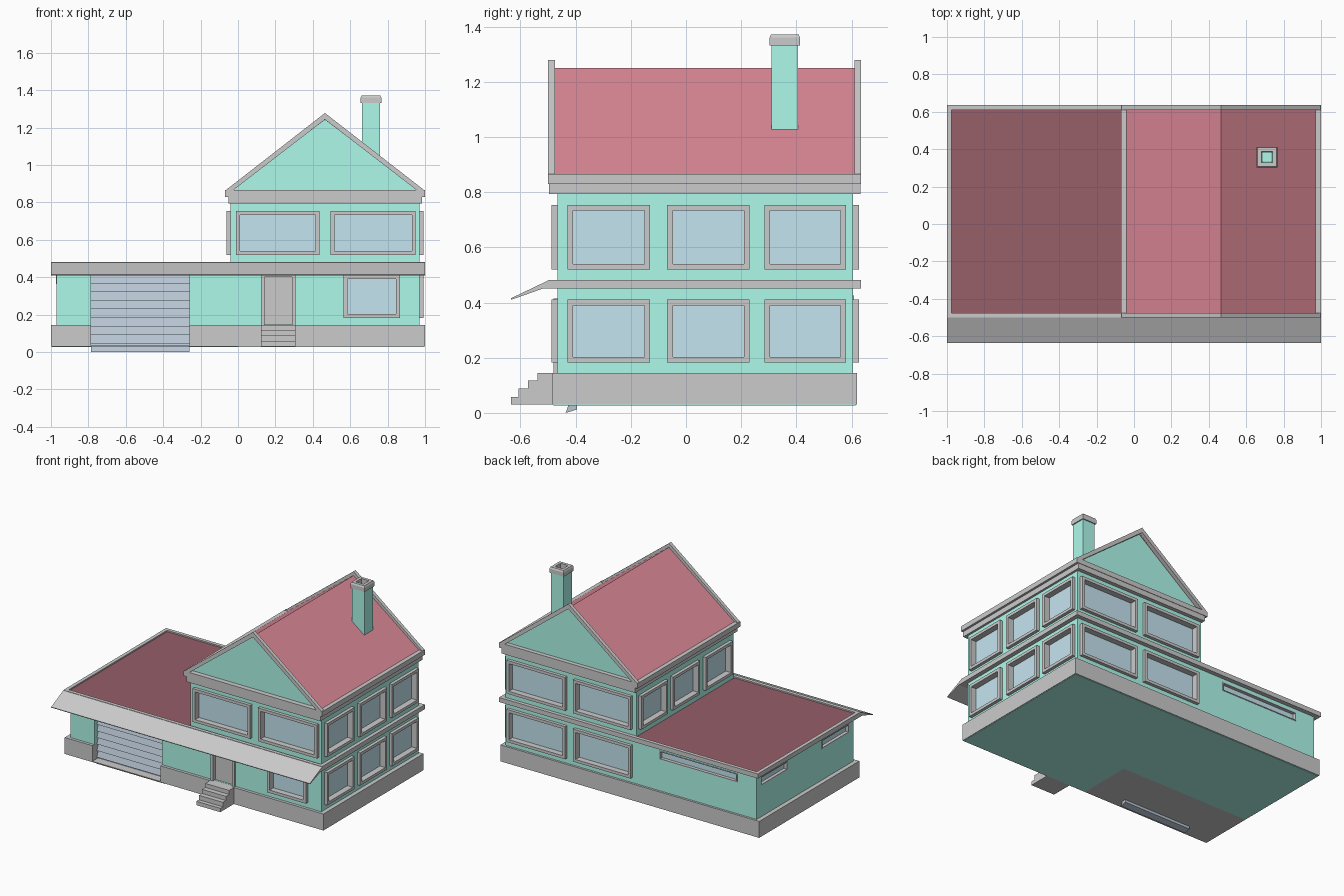
import bpy, bmesh

if "Cube" in bpy.data.objects:
    bpy.data.objects.remove(bpy.data.objects["Cube"])


def material(name, rgb):
    m = bpy.data.materials.new(name)
    m.diffuse_color = (*rgb, 1)
    m.use_nodes = True
    m.node_tree.nodes["Principled BSDF"].inputs["Base Color"].default_value = m.diffuse_color
    return m


TEAL = material("teal_wall", (0.43, 0.95, 0.83))
RED = material("red_roof", (0.72, 0.25, 0.31))
DARK_RED = material("dark_red_roof", (0.31, 0.112, 0.14))
GLASS = material("pale_glass", (0.56, 0.78, 0.88))
STEEL = material("blue_grey_door", (0.48, 0.56, 0.65))


def finish(name, bm, mat=None):
    bmesh.ops.recalc_face_normals(bm, faces=bm.faces)
    me = bpy.data.meshes.new(name)
    bm.to_mesh(me)
    bm.free()
    ob = bpy.data.objects.new(name, me)
    bpy.context.collection.objects.link(ob)
    if mat:
        me.materials.append(mat)
    return ob


def boxes(name, extents, mat=None):
    """One object out of boxes given as (x0, x1, y0, y1, z0, z1)."""
    bm = bmesh.new()
    for x0, x1, y0, y1, z0, z1 in extents:
        vs = bmesh.ops.create_cube(bm, size=1)["verts"]
        for v in vs:
            v.co = (x1 if v.co.x > 0 else x0, y1 if v.co.y > 0 else y0,
                    z1 if v.co.z > 0 else z0)
    return finish(name, bm, mat)


def prism(name, profile, axis, a0, a1, mat=None):
    """Profile of (u, z) points extruded along x or y."""
    bm = bmesh.new()
    place = (lambda u, z, a: (a, u, z)) if axis == "x" else (lambda u, z, a: (u, a, z))
    f = bm.faces.new([bm.verts.new(place(u, z, a0)) for u, z in profile])
    ext = bmesh.ops.extrude_face_region(bm, geom=[f])["geom"]
    for v in ext:
        if isinstance(v, bmesh.types.BMVert):
            v.co[0 if axis == "x" else 1] = a1
    return finish(name, bm, mat)


def square_loft(name, cx, cy, rings, mat=None, closed=False):
    """Square rings of (half size, z) joined in order."""
    bm = bmesh.new()
    loops = [[bm.verts.new((cx + sx * h, cy + sy * h, z))
              for sx, sy in ((-1, -1), (1, -1), (1, 1), (-1, 1))] for h, z in rings]
    pairs = list(zip(loops, loops[1:])) + ([(loops[-1], loops[0])] if closed else [])
    for a, b in pairs:
        for i in range(4):
            j = (i + 1) % 4
            bm.faces.new((a[i], a[j], b[j], b[i]))
    if not closed:
        bm.faces.new(loops[0])
        bm.faces.new(loops[-1])
    return finish(name, bm, mat)


def cut(ob, extents):
    cutter = boxes("cutter", extents)
    cutter.hide_render = True
    mod = ob.modifiers.new("openings", "BOOLEAN")
    mod.operation, mod.solver, mod.object = "DIFFERENCE", "EXACT", cutter
    bpy.context.view_layer.objects.active = ob
    bpy.ops.object.modifier_apply(modifier=mod.name)
    bpy.data.objects.remove(cutter)


# Wall planes: axis, position, outward direction
FACES = {"front": ("y", -0.465, -1), "back": ("y", 0.605, 1), "right": ("x", 0.97, 1),
         "upper_left": ("x", -0.04, -1), "left": ("x", -0.97, -1)}


def on_wall(face, u0, u1, d0, d1, z0, z1):
    axis, p, s = FACES[face]
    a, b = sorted((p + s * d0, p + s * d1))
    return (a, b, u0, u1, z0, z1) if axis == "x" else (u0, u1, a, b, z0, z1)


pockets = {"lower": [], "upper": []}


def window(level, face, u0, u1, z0, z1, w=0.02, out=0.022):
    """Recessed pane with a projecting frame; remembers the wall pocket."""
    h = w / 2
    pockets[level].append(on_wall(face, u0 + h, u1 - h, -0.03, 0.05, z0 + h, z1 - h))
    name = f"{level}_{face}_window"
    boxes(name + "_pane", [on_wall(face, u0 + h, u1 - h, -0.04, -0.02, z0 + h, z1 - h)], GLASS)
    boxes(name + "_frame", [
        on_wall(face, u0, u1, -0.025, out, z0, z0 + w),
        on_wall(face, u0, u1, -0.025, out, z1 - w, z1),
        on_wall(face, u0, u0 + w, -0.025, out, z0 + w, z1 - w),
        on_wall(face, u1 - w, u1, -0.025, out, z0 + w, z1 - w)])


# Windows on both storeys
LEVELS = {"lower": (0.182, 0.41), "upper": (0.52, 0.753)}
for level, (z0, z1) in LEVELS.items():
    for y0, y1 in ((-0.43, -0.13), (-0.068, 0.23), (0.285, 0.58)):
        window(level, "right", y0, y1, z0, z1)
        if level == "upper":
            window(level, "upper_left", y0, y1, z0, z1)
    for x0, x1 in ((-0.01, 0.435), (0.495, 0.95)):
        window(level, "back", x0, x1, z0, z1)
        if level == "upper":
            window(level, "front", x0, x1, z0, z1)
window("lower", "front", 0.565, 0.865, *LEVELS["lower"])

# High strip windows of the garage
window("lower", "back", -0.82, -0.22, 0.365, 0.425, 0.006, 0.003)
window("lower", "left", 0.27, 0.56, 0.365, 0.425, 0.006, 0.003)
window("lower", "left", -0.41, -0.11, 0.365, 0.425, 0.006, 0.003)

# Plinth with garage notch, and floor plate showing underneath
plinth = boxes("plinth", [(-1, 1, -0.485, 0.62, 0.03, 0.145)])
cut(plinth, [(-0.785, -0.26, -0.6, -0.4, 0.036, 0.2)])
boxes("floor_plate", [(-0.995, 0.995, -0.1, 0.615, 0.027, 0.033),
                      (0, 0.995, -0.48, -0.1, 0.027, 0.033)], TEAL)

# Storey walls
lower = boxes("lower_walls", [(-0.97, 0.97, -0.465, 0.605, 0.14, 0.455)], TEAL)
cut(lower, pockets["lower"] + [(-0.785, -0.26, -0.6, -0.4, 0.1, 0.415),
                               (0.135, 0.295, -0.6, -0.445, 0.146, 0.41)])
upper = boxes("upper_walls", [(-0.04, 0.97, -0.465, 0.605, 0.46, 0.8)], TEAL)
cut(upper, pockets["upper"])

# Garage door of overlapping tilted slats
n = 9
step = 0.412 / n
profile = [(-0.395, 0.41), (-0.395, 0.012)]
for i in range(n):
    profile += [(-0.436, i * step), (-0.42, (i + 1) * step)]
prism("garage_door", profile, "x", -0.785, -0.26, STEEL)

# Front door and steps
boxes("front_door", [(0.135, 0.295, -0.455, -0.44, 0.146, 0.41)])
boxes("front_door_frame", [(0.123, 0.143, -0.48, -0.44, 0.14, 0.415),
                           (0.288, 0.308, -0.48, -0.44, 0.14, 0.415),
                           (0.143, 0.288, -0.48, -0.44, 0.4, 0.415)])
prism("front_steps", [(-0.48, 0.03), (-0.635, 0.03), (-0.635, 0.057), (-0.607, 0.057),
                      (-0.607, 0.088), (-0.573, 0.088), (-0.573, 0.117), (-0.538, 0.117),
                      (-0.538, 0.145), (-0.48, 0.145)], "x", 0.123, 0.308)

# Flat roof with raised rim and sloping front canopy
boxes("flat_roof_slab", [(-1, 1, -0.5, 0.635, 0.45, 0.468)])
boxes("flat_roof_rim", [(-1, -0.975, -0.5, 0.635, 0.46, 0.482),
                        (0.975, 1, -0.5, 0.635, 0.46, 0.482),
                        (-0.975, 0.975, 0.61, 0.635, 0.46, 0.482),
                        (-0.975, 0.975, -0.5, -0.475, 0.46, 0.482)])
boxes("flat_roof_surface", [(-0.98, -0.03, -0.48, 0.615, 0.46, 0.473)], DARK_RED)
prism("front_canopy", [(-0.635, 0.415), (-0.495, 0.482), (-0.48, 0.482),
                       (-0.48, 0.45), (-0.52, 0.45), (-0.633, 0.41)], "x", -1, 1)

# Eaves fascia
boxes("eaves_fascia", [(-0.07, 1, -0.5, 0.635, 0.83, 0.865),
                       (-0.05, 0.985, -0.497, 0.632, 0.793, 0.83)])

# Gable roof: walls, covering, and verge trims
prism("gable_walls", [(-0.04, 0.86), (0.465, 1.245), (0.97, 0.86)], "y", -0.465, 0.605, TEAL)
prism("gable_roof_covering", [(-0.045, 0.862), (0.465, 1.25), (0.975, 0.862),
                              (0.964, 0.862), (0.465, 1.242), (-0.034, 0.862)],
      "y", -0.477, 0.612, RED)
for side, y0, y1 in (("front", -0.5, -0.475), ("back", 0.61, 0.635)):
    prism(side + "_verge_trim", [(-0.07, 0.862), (0.465, 1.278), (1, 0.862),
                                 (0.96, 0.862), (0.465, 1.243), (-0.03, 0.862)], "y", y0, y1)

# Hollow chimney with chamfered cap
square_loft("chimney_shaft", 0.711, 0.358,
            [(0.048, 1.02), (0.048, 1.336), (0.03, 1.336), (0.024, 1.1)], TEAL)
square_loft("chimney_cap", 0.711, 0.358,
            [(0.03, 1.332), (0.055, 1.332), (0.055, 1.36), (0.05, 1.372), (0.03, 1.372)],
            closed=True)
